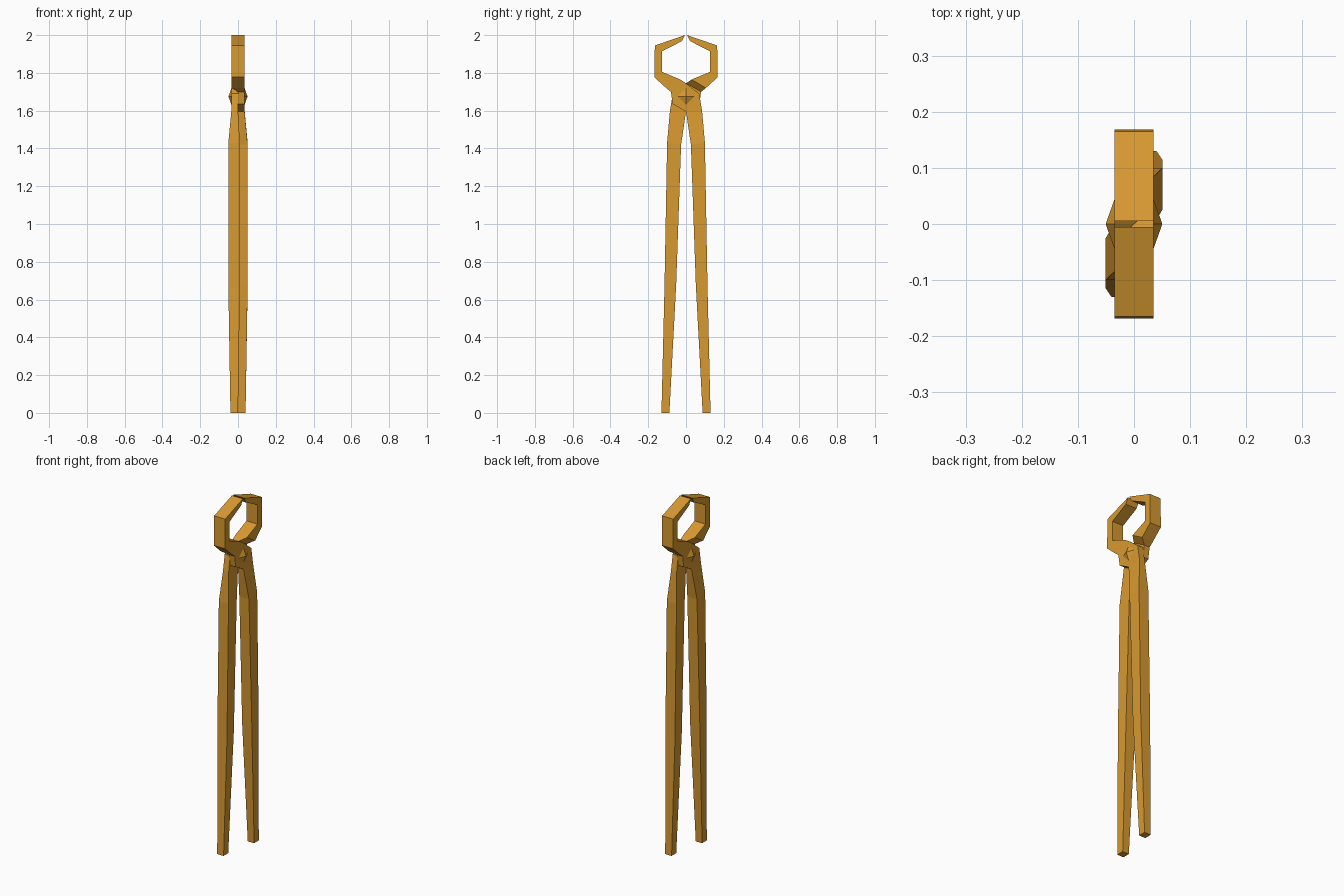
import bpy
import bmesh
from math import pi
from mathutils import Matrix

default = bpy.data.objects.get("Cube")
if default:
    bpy.data.objects.remove(default, do_unlink=True)

# Single golden metal colour
gold = bpy.data.materials.new("golden metal")
gold.use_nodes = True
colour = (0.69, 0.32, 0.03, 1)
gold.diffuse_color = colour
gold.node_tree.nodes["Principled BSDF"].inputs["Base Color"].default_value = colour


def finish(bm, name, turn):
    """Turn the part about the vertical axis and make it an object."""
    bm.transform(Matrix.Rotation(turn, 4, "Z"))
    bmesh.ops.recalc_face_normals(bm, faces=bm.faces)
    mesh = bpy.data.meshes.new(name)
    bm.to_mesh(mesh)
    bm.free()
    mesh.materials.append(gold)
    bpy.context.collection.objects.link(bpy.data.objects.new(name, mesh))


# Sections from jaw tip to handle end:
# (first edge y, z), (second edge y, z), (x from, x to)
JAW = (-0.035, 0.035)
PLATE = (0, 0.035)
GRIP = (-0.01, 0.051)
SECTIONS = [
    ((-0.005, 2.0), (-0.022, 1.968), JAW),
    ((-0.165, 1.945), (-0.126, 1.915), JAW),
    ((-0.168, 1.777), (-0.126, 1.805), JAW),
    ((-0.105, 1.72), (-0.03, 1.765), JAW),
    ((-0.08, 1.70), (0, 1.745), PLATE),
    ((-0.07, 1.635), (0.07, 1.69), PLATE),
    ((0, 1.595), (0.085, 1.6), PLATE),
    ((0.026, 1.42), (0.1, 1.43), GRIP),
    ((0.052, 0.68), (0.114, 0.66), GRIP),
    ((0.088, 0), (0.13, 0), (0, 0.04)),
]


def lever(name, turn):
    """One jaw, half-thick hinge plate and handle, lofted in one piece."""
    bm = bmesh.new()
    rings = []
    for a, b, (lo, hi) in SECTIONS:
        corners = ((lo, *a), (hi, *a), (hi, *b), (lo, *b))
        rings.append([bm.verts.new(c) for c in corners])
    for r, s in zip(rings, rings[1:]):
        for i in range(4):
            j = (i + 1) % 4
            bm.faces.new((r[i], r[j], s[j], s[i]))
    bm.faces.new(rings[0])
    bm.faces.new(rings[-1])
    finish(bm, name, turn)


def rivet(name, turn):
    """Pyramid head of the hinge pin."""
    bm = bmesh.new()
    place = Matrix.Translation((0.0425, 0, 1.675)) @ Matrix.Rotation(pi / 2, 4, "Y")
    bmesh.ops.create_cone(bm, cap_ends=True, segments=4, radius1=0.045,
                          radius2=0, depth=0.016, matrix=place)
    finish(bm, name, turn)


for side, turn in (("left", 0), ("right", pi)):
    lever(side + "_lever", turn)
    rivet(side + "_rivet", turn)
